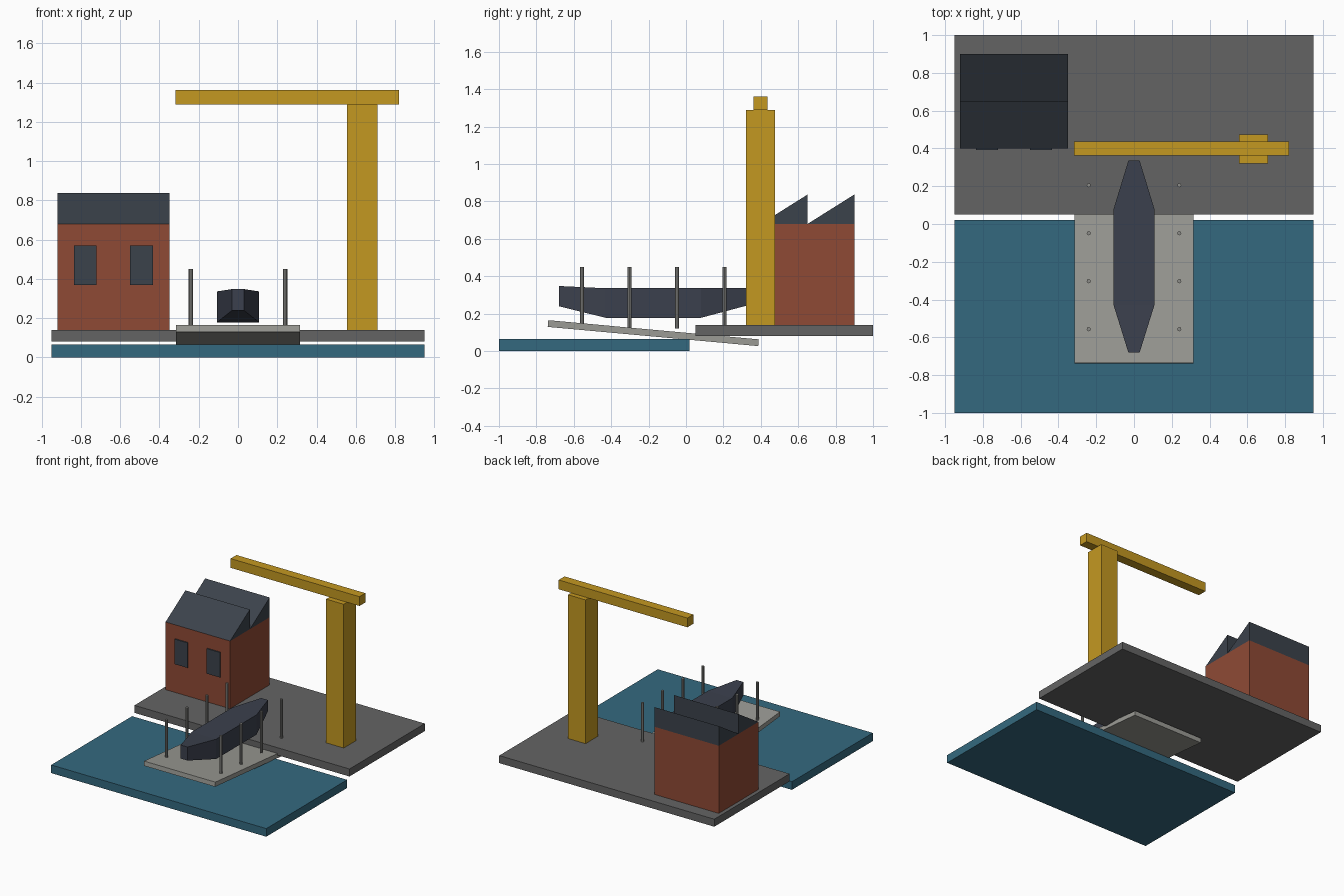
import bpy, bmesh, math
from mathutils import Vector

cube = bpy.data.objects.get("Cube")
if cube:
    bpy.data.objects.remove(cube, do_unlink=True)


def material(name, hex_code):
    srgb = [int(hex_code[i:i + 2], 16) / 255 for i in (0, 2, 4)]
    color = [((c + 0.055) / 1.055) ** 2.4 for c in srgb] + [1]
    mat = bpy.data.materials.new(name)
    mat.use_nodes = True
    mat.diffuse_color = color
    bsdf = mat.node_tree.nodes["Principled BSDF"]
    bsdf.inputs["Base Color"].default_value = color
    bsdf.inputs["Roughness"].default_value = 0.8
    return mat


water_blue = material("water_blue", "34697f")
quay_grey = material("quay_grey", "646464")
slip_grey = material("slip_grey", "9b9b95")
post_grey = material("post_grey", "8c8c88")
hull_navy = material("hull_navy", "3b404d")
brick_red = material("brick_red", "8f4a35")
slate = material("slate", "3b424b")
crane_yellow = material("crane_yellow", "c49821")


def finish(name, bm, mat):
    bmesh.ops.recalc_face_normals(bm, faces=bm.faces[:])
    mesh = bpy.data.meshes.new(name)
    bm.to_mesh(mesh)
    bm.free()
    mesh.materials.append(mat)
    obj = bpy.data.objects.new(name, mesh)
    bpy.context.collection.objects.link(obj)
    return obj


def box(name, low, high, mat):
    """Box between two opposite corners, with its origin in the middle."""
    low, high = Vector(low), Vector(high)
    bm = bmesh.new()
    bmesh.ops.create_cube(bm, size=1)
    bmesh.ops.scale(bm, vec=high - low, verts=bm.verts[:])
    obj = finish(name, bm, mat)
    obj.location = (low + high) / 2
    return obj


def loft(name, rings, mat):
    """Skin between rings of equal point count, with both ends capped."""
    bm = bmesh.new()
    loops = [[bm.verts.new(p) for p in ring] for ring in rings]
    n = len(loops[0])
    for a, b in zip(loops, loops[1:]):
        for i in range(n):
            j = (i + 1) % n
            bm.faces.new((a[i], a[j], b[j], b[i]))
    bm.faces.new(loops[0])
    bm.faces.new(loops[-1])
    return finish(name, bm, mat)


# Ground: water basin and quay
box("water", (-0.95, -1, 0), (0.95, 0.02, 0.065), water_blue)
box("quay", (-0.95, 0.05, 0.08), (0.95, 1, 0.14), quay_grey)

# Tilted slipway with two rows of posts
slipway = box("slipway", (-0.315, -0.74, 0.078), (0.315, 0.39, 0.114), slip_grey)
slipway.rotation_euler.x = math.radians(-5.2)
for side, x in (("right", -0.24), ("left", 0.24)):
    for i in range(4):
        bm = bmesh.new()
        bmesh.ops.create_cone(bm, cap_ends=True, segments=8,
                              radius1=0.011, radius2=0.011, depth=0.33)
        post = finish(f"{side}_post_{i + 1}", bm, post_grey)
        post.location = (x, 0.205 - 0.254 * i, 0.285)

# Ship hull: stations of y, half width, keel height, deck height
stations = [(-0.68, 0.03, 0.24, 0.348), (-0.43, 0.108, 0.178, 0.336),
            (0.08, 0.108, 0.178, 0.336), (0.335, 0.03, 0.246, 0.336)]
loft("ship_hull", [[(-w, y, k), (w, y, k), (w, y, d), (-w, y, d)]
                   for y, w, k, d in stations], hull_navy)

# Workshop with sawtooth roof and front windows
left, right = -0.92, -0.35
box("workshop_walls", (left, 0.4, 0.14), (right, 0.9, 0.68), brick_red)
for i, y in enumerate((0.4, 0.65)):
    loft(f"sawtooth_roof_{i + 1}",
         [[(x, y, 0.68), (x, y + 0.25, 0.68), (x, y + 0.25, 0.837)]
          for x in (left, right)], slate)
for i, x in enumerate((-0.778, -0.492)):
    box(f"window_{i + 1}", (x - 0.058, 0.391, 0.37), (x + 0.058, 0.4, 0.57), slate)

# Crane
box("crane_tower", (0.555, 0.32, 0.14), (0.71, 0.475, 1.288), crane_yellow)
box("crane_jib", (-0.318, 0.362, 1.288), (0.82, 0.436, 1.362), crane_yellow)
